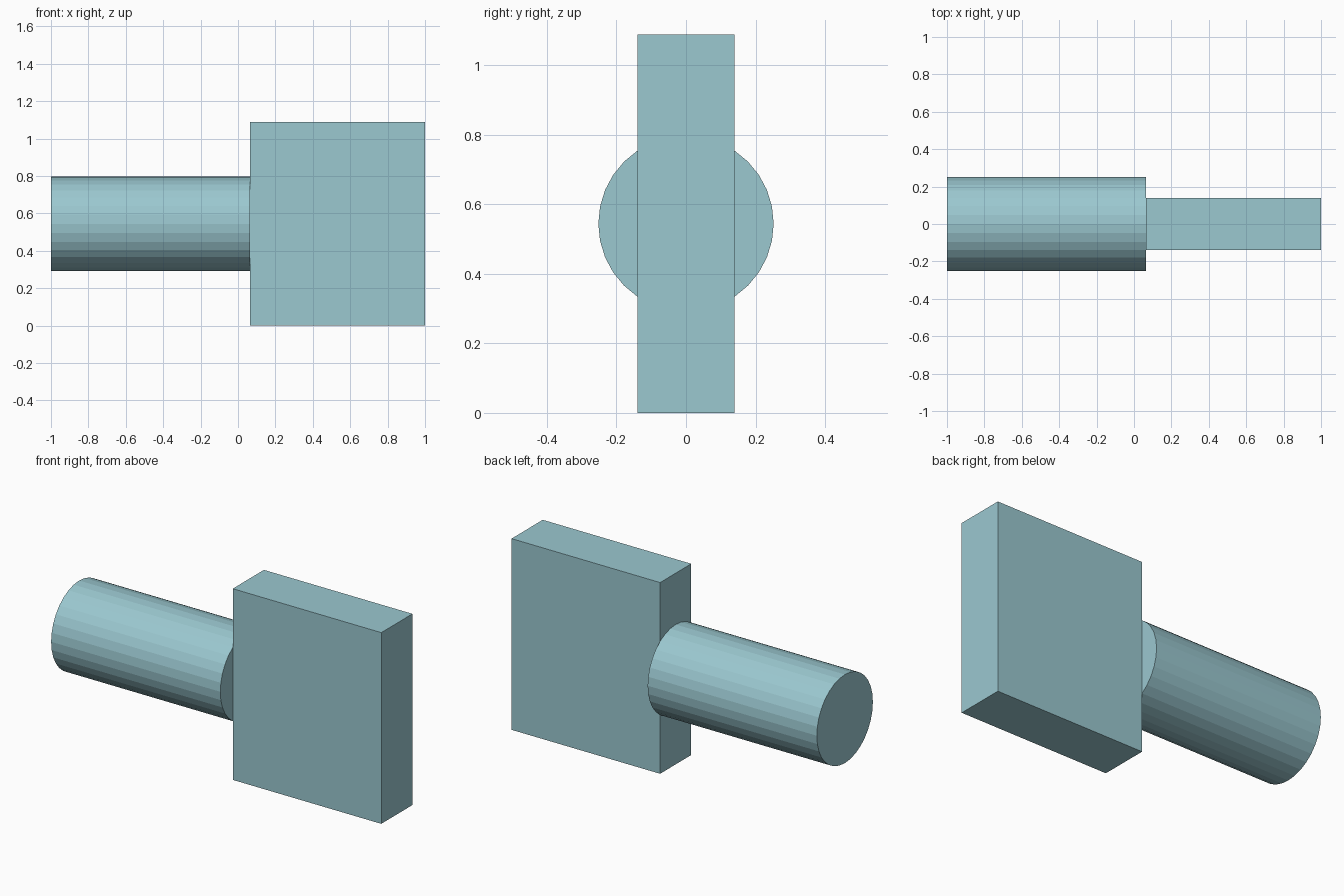
import bpy
import math

if "Cube" in bpy.data.objects:
    bpy.data.objects.remove(bpy.data.objects["Cube"])

MID_Z = 0.544      # shared axis height
JOIN_X = 0.065     # where the handle meets the head

mat = bpy.data.materials.new("pale teal")
mat.diffuse_color = (0.328, 0.578, 0.631, 1)
mat.use_nodes = True
mat.node_tree.nodes["Principled BSDF"].inputs["Base Color"].default_value = mat.diffuse_color


def finish(name):
    ob = bpy.context.object
    ob.name = ob.data.name = name
    ob.data.materials.append(mat)
    return ob


# Flat rectangular head
bpy.ops.mesh.primitive_cube_add(size=1, location=((JOIN_X + 1) / 2, 0, MID_Z))
head = finish("head_block")
head.scale = (1 - JOIN_X, 0.28, 2 * MID_Z)

# Round handle, 32 flat sides, lying along x
bpy.ops.mesh.primitive_cylinder_add(
    vertices=32, radius=0.252, depth=JOIN_X + 1,
    location=((JOIN_X - 1) / 2, 0, MID_Z), rotation=(0, math.pi / 2, 0))
finish("round_handle")
